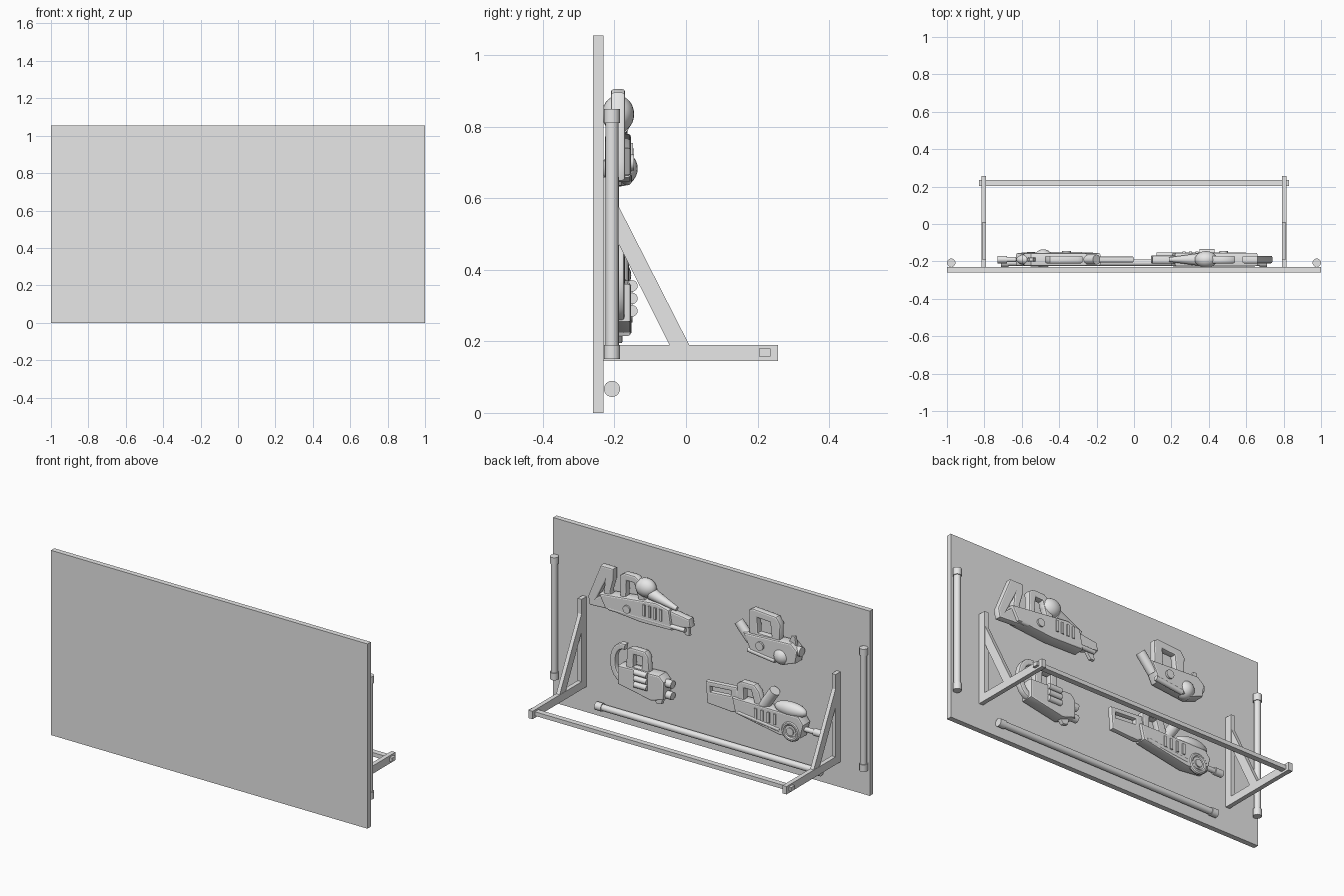
import bpy, math
from mathutils import Vector, Matrix

if "Cube" in bpy.data.objects:
    bpy.data.objects.remove(bpy.data.objects["Cube"], do_unlink=True)

grey = bpy.data.materials.new("plain grey")
grey.use_nodes = True
grey.diffuse_color = (0.8, 0.8, 0.8, 1)
grey.node_tree.nodes["Principled BSDF"].inputs["Base Color"].default_value = (0.8, 0.8, 0.8, 1)
MID = -0.19   # depth plane through the mounted launchers


def finish(name, smooth=True):
    ob = bpy.context.object
    ob.name = name
    ob.data.materials.clear()
    ob.data.materials.append(grey)
    if smooth:
        bpy.ops.object.shade_smooth_by_angle(angle=math.radians(35))
    return ob


def box(name, x, y, z):
    bpy.ops.mesh.primitive_cube_add(size=1)
    ob = finish(name, False)
    size = Matrix.Diagonal((x[1] - x[0], y[1] - y[0], z[1] - z[0], 1))
    ob.data.transform(Matrix.Translation((sum(x) / 2, sum(y) / 2, sum(z) / 2)) @ size)
    return ob


def rod(name, p, q, r, r2=None, sides=24):
    p, q = Vector(p), Vector(q)
    bpy.ops.mesh.primitive_cone_add(vertices=sides, radius1=r, radius2=r if r2 is None else r2,
                                    depth=(q - p).length)
    ob = finish(name)
    turn = (q - p).to_track_quat('Z', 'Y').to_matrix().to_4x4()
    ob.data.transform(Matrix.Translation((p + q) / 2) @ turn)
    ob.data.update()
    return ob


def flat_rod(name, a, b, r, r2=None, y=MID):
    return rod(name, (a[0], y, a[1]), (b[0], y, b[1]), r, r2)


def dome(name, at, size):
    bpy.ops.mesh.primitive_uv_sphere_add(segments=24, ring_count=14, radius=1)
    ob = finish(name)
    ob.data.transform(Matrix.Translation(at) @ Matrix.Diagonal((*size, 1)))


def ring(name, at, major, minor):
    bpy.ops.mesh.primitive_torus_add(major_radius=major, minor_radius=minor,
                                     major_segments=28, minor_segments=10)
    ob = finish(name)
    ob.data.transform(Matrix.Translation(at) @ Matrix.Rotation(math.pi / 2, 4, 'X'))


def plate(name, outline, half, holes=(), bevel=0.008, y=MID):
    # side profile with optional holes, thickened in y with rounded edges
    cu = bpy.data.curves.new(name, 'CURVE')
    cu.dimensions = '2D'
    cu.fill_mode = 'BOTH'
    cu.extrude, cu.bevel_depth, cu.offset = half - bevel, bevel, -bevel
    cu.bevel_resolution = 1
    for pts in (outline, *holes):
        sp = cu.splines.new('POLY')
        sp.points.add(len(pts) - 1)
        for point, (px, pz) in zip(sp.points, pts):
            point.co = (px, pz, 0, 1)
        sp.use_cyclic_u = True
    ob = bpy.data.objects.new(name, cu)
    bpy.context.collection.objects.link(ob)
    bpy.ops.object.select_all(action='DESELECT')
    ob.select_set(True)
    bpy.context.view_layer.objects.active = ob
    bpy.ops.object.convert(target='MESH')
    ob = finish(name)
    ob.data.transform(Matrix.Translation((0, y, 0)) @ Matrix.Rotation(math.pi / 2, 4, 'X'))


def tube_light(name, p, q):
    p, q = Vector(p), Vector(q)
    cap = (q - p).normalized() * 0.04
    rod(name + "_tube", p, q, 0.018)
    rod(name + "_cap_a", p, p + cap, 0.0225)
    rod(name + "_cap_b", q - cap, q, 0.0225)


# Board and the tube lights on its back
box("board", (-1, 1), (-0.26, -0.23), (0, 1.055))
tube_light("bottom_light", (-0.71, -0.207, 0.067), (0.71, -0.207, 0.067))

# Support frame, one bracket per side
for side, s in (("left", 1), ("right", -1)):
    tube_light(side + "_light", (s * 0.977, -0.207, 0.15), (s * 0.977, -0.207, 0.85))
    span = sorted((s * 0.79, s * 0.815))
    box(side + "_upright", span, (-0.23, -0.187), (0.145, 0.66))
    box(side + "_arm", span, (-0.23, 0.257), (0.145, 0.19))
    plate(side + "_brace", [(-0.187, 0.575), (-0.187, 0.47), (-0.045, 0.188), (0.01, 0.188)],
          0.011, bevel=0, y=0)
    brace = bpy.context.object
    # profile was drawn across x, so turn it to run along y
    brace.data.transform(Matrix.Translation((s * 0.8025, 0, 0)) @ Matrix.Rotation(math.pi / 2, 4, 'Z'))
box("crossbar", (-0.83, 0.83), (0.204, 0.236), (0.157, 0.18))

# Long launcher, upper left
plate("long_stock", [(0.66, 0.895), (0.58, 0.895), (0.58, 0.83), (0.60, 0.76), (0.56, 0.66),
                     (0.73, 0.65), (0.74, 0.70)], 0.02,
      [[(0.635, 0.80), (0.64, 0.74), (0.68, 0.71)]])
plate("long_body", [(0.66, 0.74), (0.30, 0.78), (0.22, 0.76), (0.20, 0.65), (0.40, 0.645), (0.62, 0.665)], 0.036)
plate("long_grip", [(0.535, 0.72), (0.54, 0.87), (0.51, 0.89), (0.44, 0.89), (0.40, 0.86), (0.37, 0.72)],
      0.02, [[(0.50, 0.76), (0.495, 0.85), (0.45, 0.85), (0.42, 0.76)]])
plate("long_nose", [(0.24, 0.755), (0.10, 0.735), (0.09, 0.69), (0.22, 0.655)], 0.022)
plate("long_sight", [(0.17, 0.69), (0.11, 0.70), (0.105, 0.635), (0.13, 0.635)], 0.01, bevel=0.003)
dome("long_magazine", (0.385, MID, 0.835), (0.06, 0.045, 0.052))
flat_rod("long_pump", (0.35, 0.81), (0.19, 0.765), 0.034, 0.012)
flat_rod("long_rail", (0.60, 0.67), (0.12, 0.67), 0.012, y=-0.165)
rod("long_dial", (0.48, MID, 0.70), (0.48, -0.145, 0.70), 0.022)
for i in range(4):
    box("long_rib", (0.26 + i * 0.035, 0.275 + i * 0.035), (-0.16, -0.148), (0.69, 0.755))

# Compact launcher, upper right
plate("compact_body", [(-0.25, 0.76), (-0.55, 0.775), (-0.59, 0.74), (-0.58, 0.67), (-0.50, 0.64), (-0.30, 0.66)], 0.034)
plate("compact_grip", [(-0.28, 0.74), (-0.275, 0.89), (-0.30, 0.905), (-0.45, 0.895), (-0.475, 0.86), (-0.47, 0.74)],
      0.02, [[(-0.335, 0.775), (-0.33, 0.86), (-0.41, 0.855), (-0.42, 0.775)]])
flat_rod("compact_plunger", (-0.20, 0.80), (-0.28, 0.71), 0.026)
dome("compact_drum", (-0.485, -0.185, 0.683), (0.05, 0.05, 0.05))
flat_rod("compact_muzzle", (-0.53, 0.73), (-0.60, 0.73), 0.026)
flat_rod("compact_rail", (-0.28, 0.67), (-0.45, 0.65), 0.014, y=-0.165)
plate("compact_sight", [(-0.52, 0.76), (-0.57, 0.76), (-0.56, 0.81), (-0.54, 0.81)], 0.01, bevel=0.003)
rod("compact_dial", (-0.36, MID, 0.715), (-0.36, -0.145, 0.715), 0.024)

# Round-stocked launcher, lower left
arc = [(math.radians(80 + i * 18), i) for i in range(11)]
plate("round_stock", [(0.52 + 0.085 * math.cos(-a + math.pi), 0.37 + 0.115 * math.sin(a)) for a, i in arc]
      + [(0.52 + 0.05 * math.cos(-a + math.pi), 0.37 + 0.08 * math.sin(a)) for a, i in reversed(arc)], 0.018)
plate("round_body", [(0.54, 0.36), (0.28, 0.37), (0.25, 0.34), (0.25, 0.24), (0.33, 0.215), (0.54, 0.255)], 0.036)
plate("round_grip", [(0.50, 0.34), (0.495, 0.46), (0.47, 0.475), (0.38, 0.475), (0.36, 0.45), (0.35, 0.34)],
      0.02, [[(0.455, 0.37), (0.45, 0.44), (0.40, 0.44), (0.40, 0.37)]])
for z in (0.285, 0.32, 0.355):
    flat_rod("round_cylinder", (0.43, z), (0.35, z), 0.016, y=-0.151)
for z in (0.26, 0.325):
    flat_rod("round_muzzle", (0.27, z), (0.215, z), 0.022)
plate("round_front_foot", [(0.35, 0.24), (0.27, 0.24), (0.28, 0.20), (0.31, 0.195)], 0.012, bevel=0.003)

# Heavy launcher, lower right
plate("heavy_stock", [(0, 0.41), (-0.20, 0.425), (-0.22, 0.30), (-0.17, 0.275), (-0.01, 0.285)], 0.016,
      [[(-0.03, 0.385), (-0.16, 0.395), (-0.16, 0.365), (-0.03, 0.355)]])
plate("heavy_body", [(-0.18, 0.37), (-0.60, 0.37), (-0.63, 0.33), (-0.61, 0.25), (-0.48, 0.235), (-0.20, 0.285)], 0.034)
plate("heavy_grip", [(-0.205, 0.34), (-0.20, 0.45), (-0.23, 0.47), (-0.31, 0.47), (-0.34, 0.44), (-0.37, 0.34)],
      0.02, [[(-0.245, 0.37), (-0.245, 0.435), (-0.29, 0.435), (-0.31, 0.37)]])
flat_rod("heavy_magazine", (-0.43, 0.465), (-0.36, 0.36), 0.03)
dome("heavy_tank", (-0.53, MID, 0.385), (0.10, 0.037, 0.04))
ring("heavy_wheel", (-0.55, -0.165, 0.275), 0.045, 0.014)
rod("heavy_hub", (-0.55, MID, 0.275), (-0.55, -0.15, 0.275), 0.022)
flat_rod("heavy_barrel", (-0.60, 0.295), (-0.69, 0.295), 0.014)
flat_rod("heavy_muzzle", (-0.68, 0.295), (-0.73, 0.295), 0.02)
flat_rod("heavy_rail", (-0.22, 0.295), (-0.48, 0.265), 0.013, y=-0.165)
for i in range(4):
    box("heavy_rib", (-0.46 + i * 0.04, -0.445 + i * 0.04), (-0.162, -0.15), (0.29, 0.35))
